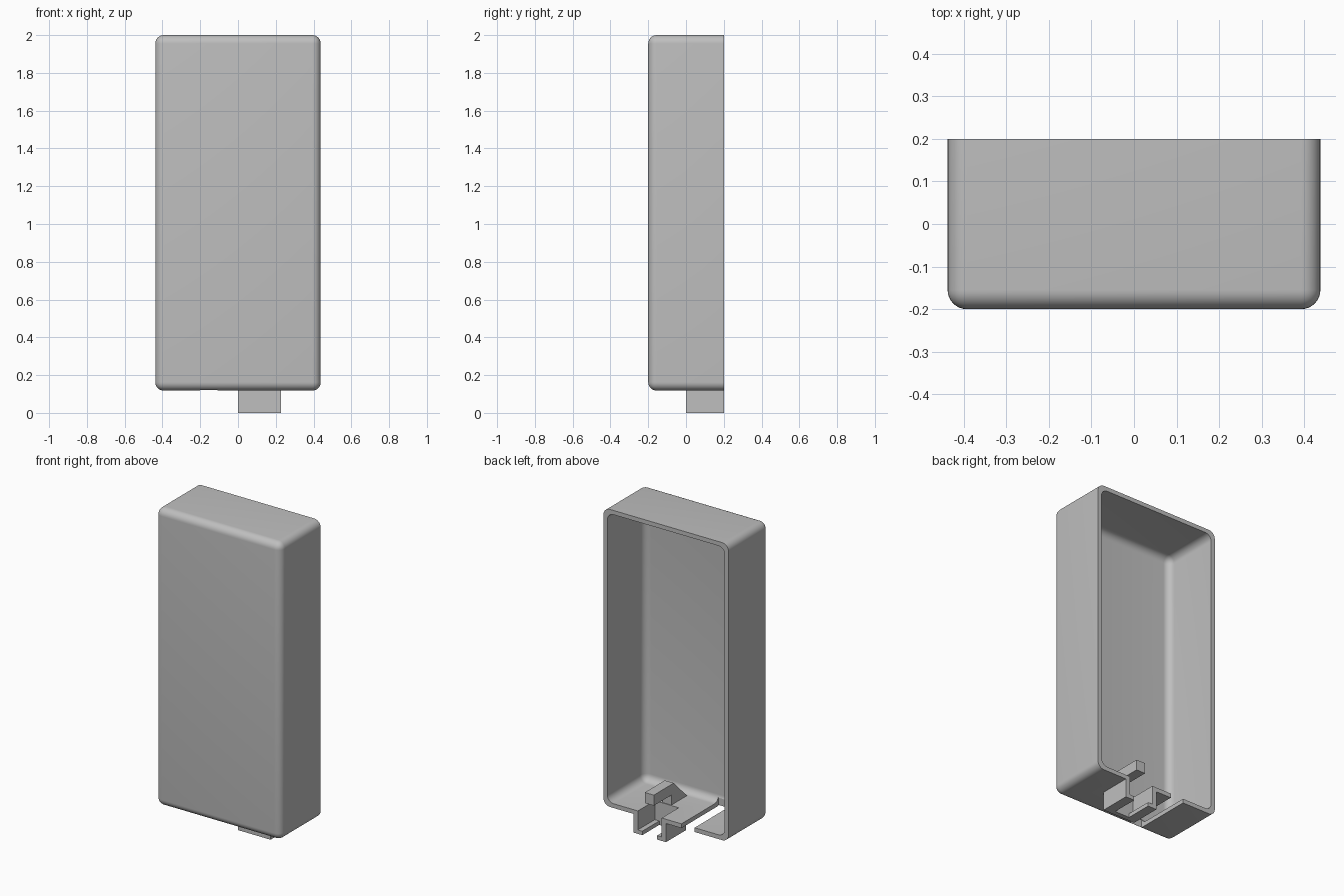
import bpy, bmesh, math

cube = bpy.data.objects.get("Cube")
if cube:
    bpy.data.objects.remove(cube, do_unlink=True)

W, FRONT, BACK, BOTTOM, TOP = 0.438, -0.2, 0.2, 0.118, 2.0
WALL, RADIUS = 0.027, 0.045
FLOOR = BOTTOM + WALL

grey = bpy.data.materials.new("light_grey_plastic")
grey.use_nodes = True
colour = (0.52, 0.52, 0.52, 1)
grey.diffuse_color = colour
grey.node_tree.nodes["Principled BSDF"].inputs["Base Color"].default_value = colour


def finish(name, bm):
    bmesh.ops.recalc_face_normals(bm, faces=bm.faces)
    mesh = bpy.data.meshes.new(name)
    bm.to_mesh(mesh)
    bm.free()
    mesh.materials.append(grey)
    obj = bpy.data.objects.new(name, mesh)
    bpy.context.collection.objects.link(obj)
    return obj


def box(name, x, y, z, radius=0):
    """Box from ranges; a radius rounds every edge except those of the back face."""
    bm = bmesh.new()
    bmesh.ops.create_cube(bm, size=1)
    for v in bm.verts:
        v.co = [r[0] if c < 0 else r[1] for c, r in zip(v.co, (x, y, z))]
    if radius:
        edges = [e for e in bm.edges if min(v.co.y for v in e.verts) < y[1] - 0.001]
        bmesh.ops.bevel(bm, geom=edges, offset=radius, segments=8,
                        profile=0.5, affect='EDGES')
    return finish(name, bm)


def prism(name, points, axis, start, end):
    """Extrude a closed profile along x (points are y, z) or y (points are x, z)."""
    bm = bmesh.new()
    place = (lambda a, b: (start, a, b)) if axis == 0 else (lambda a, b: (a, start, b))
    face = bm.faces.new([bm.verts.new(place(a, b)) for a, b in points])
    new = bmesh.ops.extrude_face_region(bm, geom=[face])["geom"]
    for v in new:
        if isinstance(v, bmesh.types.BMVert):
            v.co[axis] = end
    return finish(name, bm)


def cut(target, cutter):
    mod = target.modifiers.new(cutter.name, 'BOOLEAN')
    mod.operation, mod.solver, mod.object = 'DIFFERENCE', 'EXACT', cutter
    bpy.context.view_layer.objects.active = target
    bpy.ops.object.modifier_apply(modifier=mod.name)
    bpy.data.objects.remove(cutter, do_unlink=True)


# Rounded shell, hollow and open at the back
shell = box("shell", (-W, W), (FRONT, BACK), (BOTTOM, TOP), RADIUS)
cut(shell, box("hollow", (-W + WALL, W - WALL), (FRONT + WALL, BACK + 0.1),
               (FLOOR, TOP - WALL), RADIUS))

# Narrow slot and clip opening in the floor
cut(shell, box("floor_slot", (-0.2, -0.108), (FRONT + WALL, 0.3), (0, 0.17)))
cut(shell, box("clip_opening", (0.03, 0.197), (0.03, 0.3), (0, 0.17)))

# Socket rails below the floor, each with an inward foot
CENTRE, HALF = 0.114, 0.114
for side, label in ((1, "left"), (-1, "right")):
    profile = [(HALF, 0), (HALF, BOTTOM), (HALF - 0.031, BOTTOM),
               (HALF - 0.031, 0.025), (0.052, 0.025), (0.052, 0)]
    prism(label + "_rail", [(CENTRE + side * a, z) for a, z in profile], 1, 0.03, BACK)
box("socket_front_wall", (0, 2 * HALF), (0, 0.03), (0, BOTTOM))

# Latch arm rising from the floor on a sloped foot
prism("latch_arm", [(-0.13, FLOOR), (0, 0.275), (BACK, 0.275),
                    (BACK, 0.208), (0.025, 0.208), (0.025, FLOOR)], 0, 0.085, 0.148)

# Smooth rounded corners, crisp flat edges
bpy.ops.object.select_all(action='DESELECT')
shell.select_set(True)
bpy.context.view_layer.objects.active = shell
bpy.ops.object.shade_smooth_by_angle(angle=math.radians(30))
